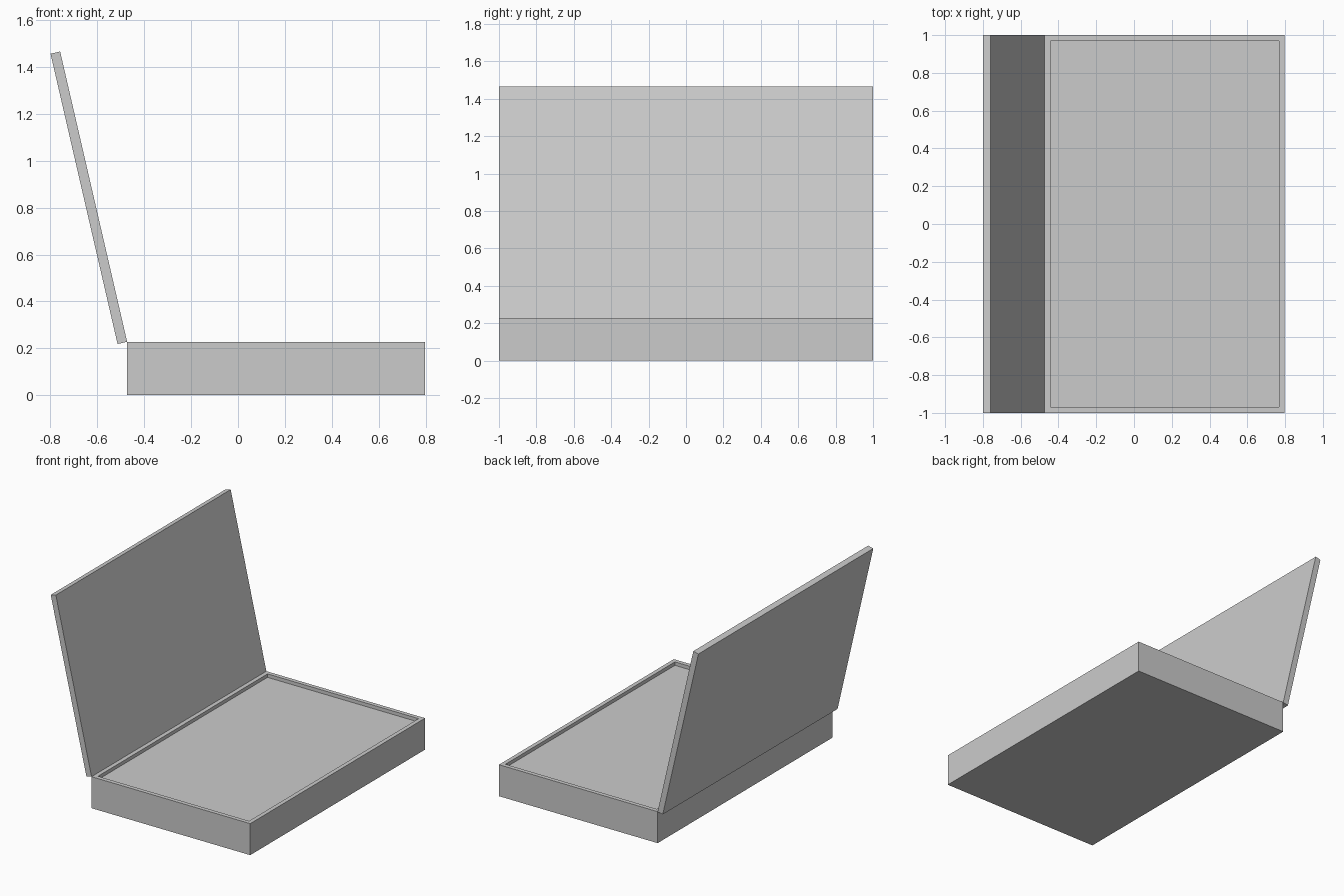
import bpy, bmesh, math
from mathutils import Matrix, Vector

cube = bpy.data.objects.get("Cube")
if cube:
    bpy.data.objects.remove(cube, do_unlink=True)

LEFT, RIGHT, HALF_DEPTH = -0.473, 0.798, 1.0
BASE_HEIGHT, RIM, RECESS = 0.228, 0.043, 0.025
LID_THICKNESS, LID_TILT = 0.042, math.radians(13)
WIDTH = RIGHT - LEFT

grey = bpy.data.materials.new("plain grey")
grey.use_nodes = True
colour = (0.6, 0.6, 0.6, 1)
grey.diffuse_color = colour
grey.node_tree.nodes["Principled BSDF"].inputs["Base Color"].default_value = colour


def box(low, high):
    """Bmesh box between two opposite corners."""
    low, high = Vector(low), Vector(high)
    bm = bmesh.new()
    bmesh.ops.create_cube(bm, size=1)
    bmesh.ops.scale(bm, vec=high - low, verts=bm.verts)
    bmesh.ops.translate(bm, vec=(low + high) / 2, verts=bm.verts)
    return bm


def finish(bm, name):
    mesh = bpy.data.meshes.new(name)
    bm.to_mesh(mesh)
    bm.free()
    mesh.materials.append(grey)
    obj = bpy.data.objects.new(name, mesh)
    bpy.context.collection.objects.link(obj)
    return obj


# Case base with a shallow tray sunk into its top
bm = box((LEFT, -HALF_DEPTH, 0), (RIGHT, HALF_DEPTH, BASE_HEIGHT))
bm.normal_update()
top = max(bm.faces, key=lambda f: f.normal.z)
bmesh.ops.inset_region(bm, faces=[top], thickness=RIM)
# A second, zero-width inset gives the tray its upright walls
bmesh.ops.inset_region(bm, faces=[top], thickness=0)
bmesh.ops.translate(bm, vec=(0, 0, -RECESS), verts=top.verts)
finish(bm, "case_base")

# Open lid, leaning back from the hinge edge
bm = box((-LID_THICKNESS, -HALF_DEPTH, 0), (0, HALF_DEPTH, WIDTH))
lid = finish(bm, "open_lid")
lid.matrix_world = Matrix.Translation((LEFT, 0, BASE_HEIGHT)) @ Matrix.Rotation(-LID_TILT, 4, "Y")
